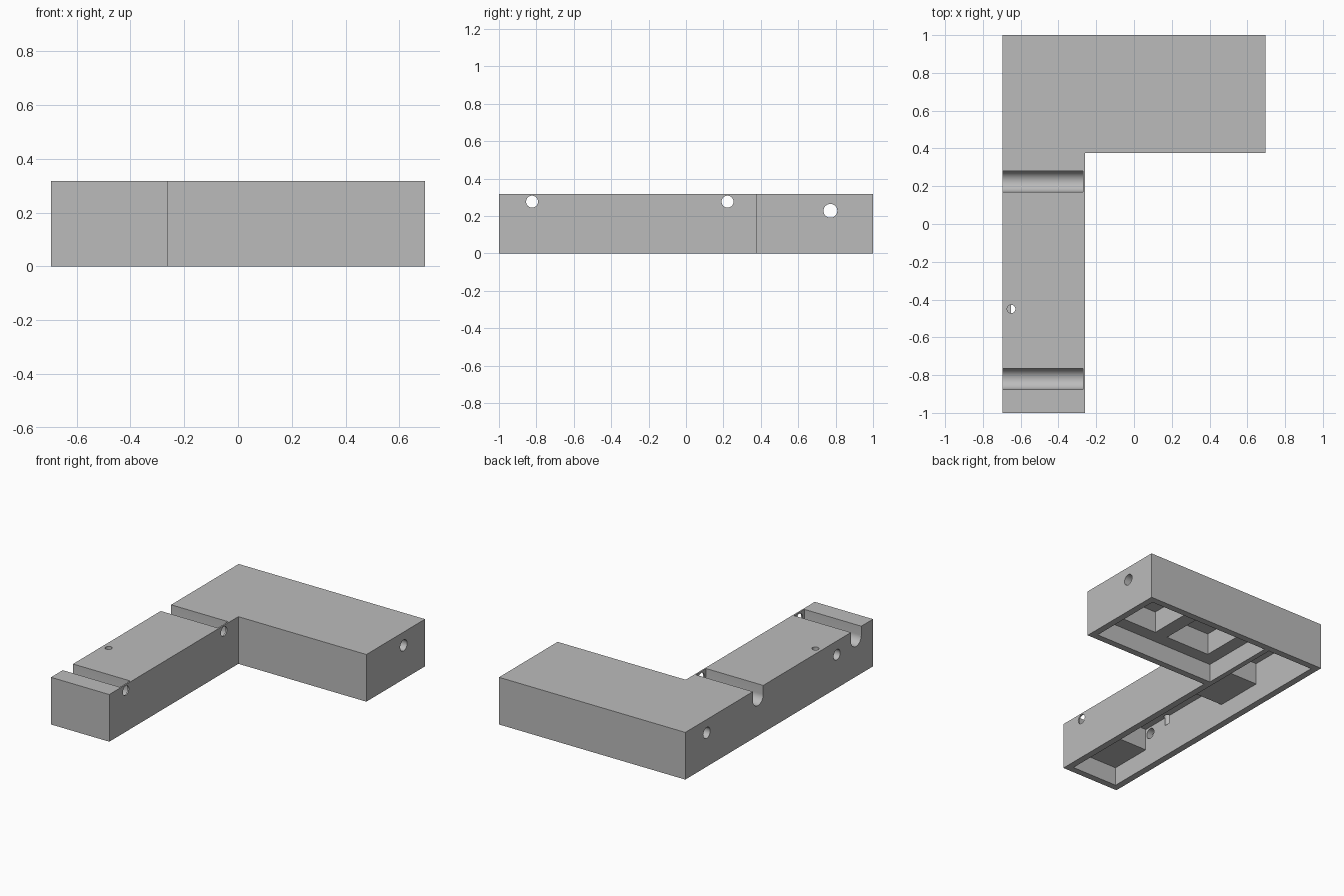
import bpy
import bmesh
import math
from mathutils import Matrix, Vector

default = bpy.data.objects.get("Cube")
if default:
    bpy.data.objects.remove(default, do_unlink=True)

# Overall dimensions
X, Y, H = 0.695, 1.0, 0.318          # half width, half length, height
ARM_X, HEAD_Y = -0.26, 0.375         # inner corner of the L
WALL = 0.045
ROOF, LEDGE = H - WALL, 0.126        # cavity ceiling, underside of thick zones
IN_X, IN_Y = X - WALL, Y - WALL

grey = bpy.data.materials.new("plain grey")
grey.use_nodes = True
grey.diffuse_color = (0.5, 0.5, 0.5, 1)
grey.node_tree.nodes["Principled BSDF"].inputs["Base Color"].default_value = (0.5, 0.5, 0.5, 1)


def add_object(name, bm):
    bmesh.ops.recalc_face_normals(bm, faces=bm.faces)
    mesh = bpy.data.meshes.new(name)
    bm.to_mesh(mesh)
    bm.free()
    mesh.materials.append(grey)
    obj = bpy.data.objects.new(name, mesh)
    bpy.context.collection.objects.link(obj)
    return obj


def prism(name, points, direction):
    """Extrude a closed outline along a direction."""
    bm = bmesh.new()
    face = bm.faces.new([bm.verts.new(p) for p in points])
    new = bmesh.ops.extrude_face_region(bm, geom=[face])["geom"]
    verts = [v for v in new if isinstance(v, bmesh.types.BMVert)]
    bmesh.ops.translate(bm, verts=verts, vec=Vector(direction))
    return add_object(name, bm)


def box(name, x0, x1, y0, y1, z0, z1):
    outline = [(x0, y0, z0), (x1, y0, z0), (x1, y1, z0), (x0, y1, z0)]
    return prism(name, outline, (0, 0, z1 - z0))


def rod(name, radius, length, centre, along_x=True):
    bm = bmesh.new()
    turn = Matrix.Rotation(math.pi / 2, 4, "Y") if along_x else Matrix()
    bmesh.ops.create_cone(bm, cap_ends=True, segments=32, radius1=radius, radius2=radius,
                          depth=length, matrix=Matrix.Translation(centre) @ turn)
    return add_object(name, bm)


def cut(target, cutter):
    mod = target.modifiers.new("cut", "BOOLEAN")
    mod.operation, mod.solver, mod.object = "DIFFERENCE", "EXACT", cutter
    bpy.context.view_layer.objects.active = target
    bpy.ops.object.modifier_apply(modifier=mod.name)
    bpy.data.objects.remove(cutter, do_unlink=True)


# L-shaped housing
body = prism("housing", [(-X, -Y, 0), (ARM_X, -Y, 0), (ARM_X, HEAD_Y, 0),
                         (X, HEAD_Y, 0), (X, Y, 0), (-X, Y, 0)], (0, 0, H))

# Shallow cavities open at the underside
arm_in = ARM_X - WALL
cut(body, box("arm_cavity", -IN_X, arm_in, -IN_Y, IN_Y, -0.1, LEDGE))
cut(body, box("head_cavity", ARM_X - 0.01, IN_X, HEAD_Y + WALL, IN_Y, -0.1, LEDGE))

# Deeper pockets between the thick zones
for y0, y1 in ((-0.66, 0.08), (HEAD_Y + WALL, IN_Y)):
    cut(body, box("arm_pocket", -IN_X, arm_in, y0, y1, LEDGE - 0.05, ROOF))
for x0 in (-0.177, 0.253):
    cut(body, box("head_pocket", x0, x0 + 0.333, 0.51, 0.91, LEDGE - 0.05, ROOF))

# Round-bottomed grooves, each with a small hole through the thin end wall
R, GROOVE_Z = 0.055, 0.258
for y in (-0.82, 0.225):
    arc = [(-X - 0.1, y - R * math.cos(a), GROOVE_Z - R * math.sin(a))
           for a in (math.pi * i / 20 for i in range(21))]
    outline = [(-X - 0.1, y - R, H + 0.1)] + arc + [(-X - 0.1, y + R, H + 0.1)]
    cut(body, prism("groove", outline, (X + 0.1 + ARM_X - 0.01, 0, 0)))
    cut(body, rod("groove_hole", 0.032, 0.2, (ARM_X, y - 0.003, 0.277)))

# Long hole through the head, side hole and top hole in the arm
cut(body, rod("head_hole", 0.037, 2, (0, 0.772, 0.228)))
cut(body, rod("side_hole", 0.035, 0.2, (-X, -0.615, 0.225)))
cut(body, rod("top_hole", 0.022, 0.2, (-0.65, -0.45, H), along_x=False))

bpy.ops.object.select_all(action="DESELECT")
body.select_set(True)
bpy.context.view_layer.objects.active = body
bpy.ops.object.shade_smooth_by_angle(angle=math.radians(30))
